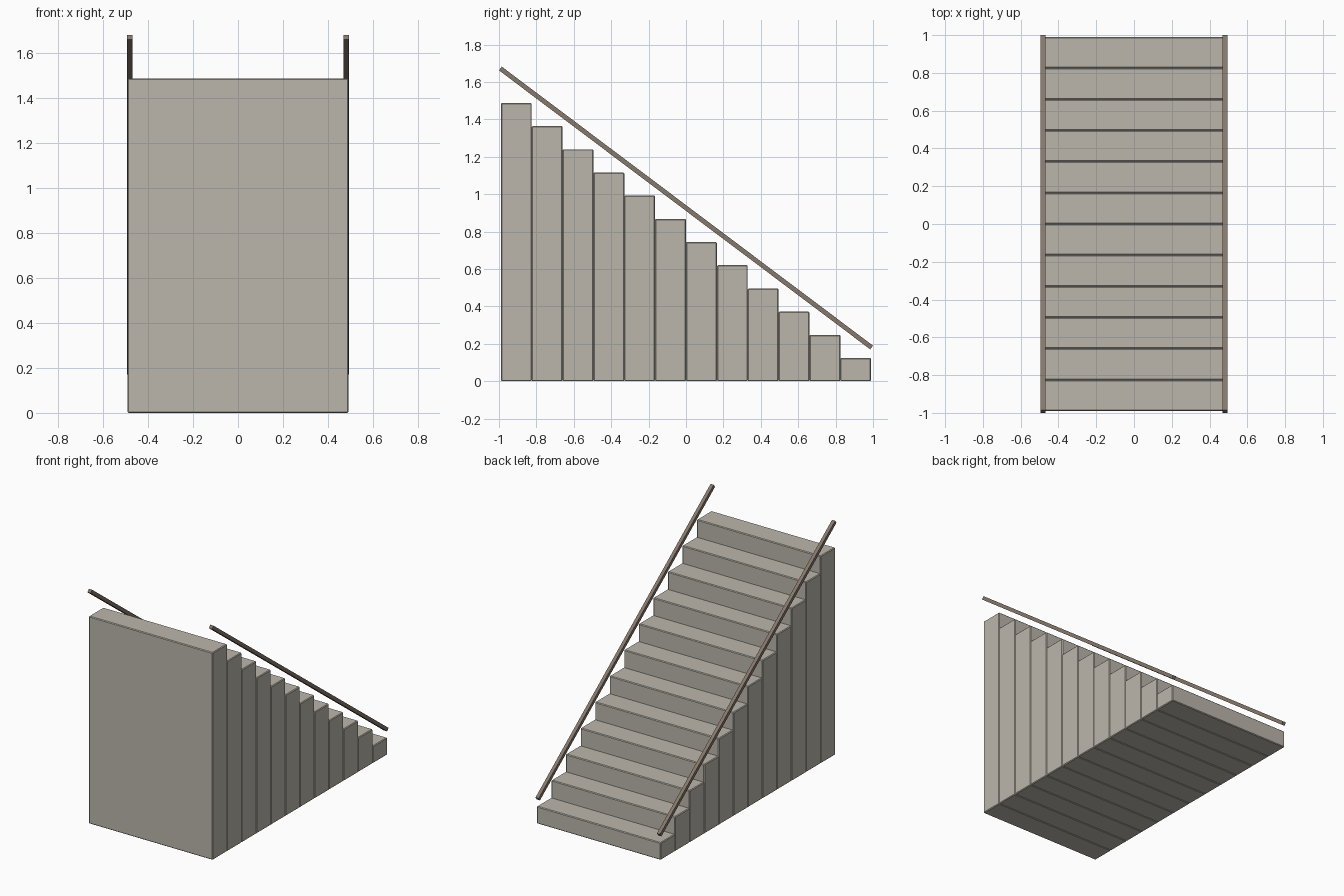
import bpy, math

STEPS = 12
TREAD = 0.165      # depth of one step
RISE = 0.124       # height of one step
HALF_W = 0.492
RAIL = 0.025       # handrail thickness


def material(name, rgb):
    m = bpy.data.materials.new(name)
    m.use_nodes = True
    m.diffuse_color = (*rgb, 1)
    m.node_tree.nodes["Principled BSDF"].inputs["Base Color"].default_value = (*rgb, 1)
    return m


def block(name, centre, size, mat, bevel, tilt=0.0):
    bpy.ops.mesh.primitive_cube_add(size=1, location=centre, rotation=(tilt, 0, 0))
    ob = bpy.context.object
    ob.name = name
    ob.scale = size
    bpy.ops.object.transform_apply(location=False, rotation=False, scale=True)
    ob.data.materials.append(mat)
    if bevel:
        mod = ob.modifiers.new("worn_edges", "BEVEL")
        mod.width = bevel
        mod.segments = 1
    return ob


cube = bpy.data.objects.get("Cube")
if cube:
    bpy.data.objects.remove(cube, do_unlink=True)

stone = material("warm_grey_stone", (0.50, 0.47, 0.41))
wood = material("brown_wood", (0.24, 0.19, 0.15))

# Solid steps, tallest at the front and descending to the back
for i in range(STEPS):
    height = RISE * (STEPS - i)
    y = (i + 0.5 - STEPS / 2) * TREAD
    block(f"step_{STEPS - i}", (0, y, height / 2),
          (2 * HALF_W, TREAD, height), stone, 0.005)

# Sloping handrails, parallel to the flight
slope = math.atan2(RISE, TREAD)
length = 2 * (1 - RAIL / 2 * math.sin(slope)) / math.cos(slope)
for side, sign in (("left", 1), ("right", -1)):
    block(f"{side}_handrail", (sign * 0.482, 0, 0.926),
          (RAIL, length, RAIL), wood, 0, -slope)
